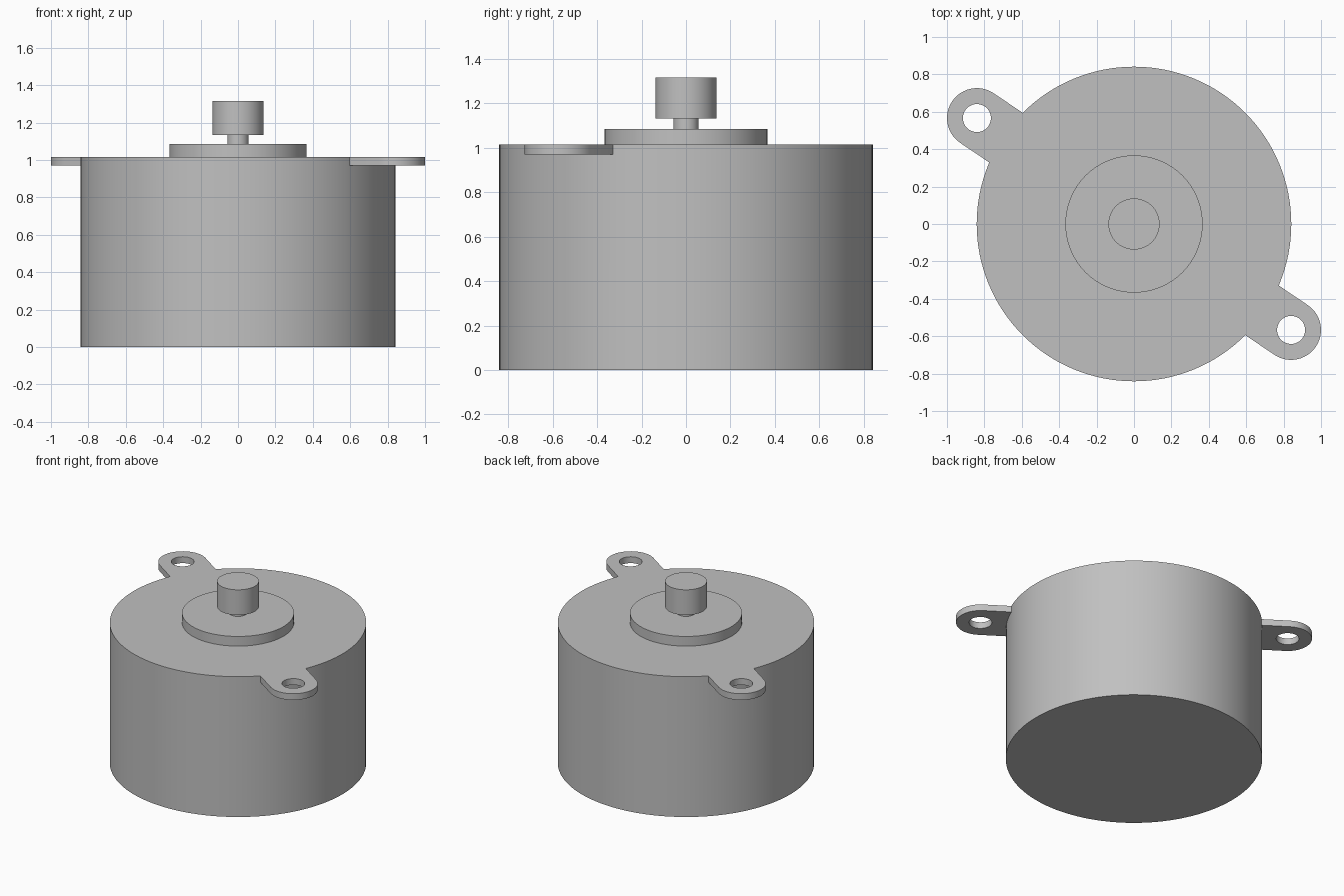
import bpy, bmesh, math
from mathutils import Matrix

cube = bpy.data.objects.get("Cube")
if cube:
    bpy.data.objects.remove(cube, do_unlink=True)

metal = bpy.data.materials.new("grey metal")
grey = (0.53, 0.53, 0.53, 1)
metal.diffuse_color = grey
metal.use_nodes = True
metal.node_tree.nodes["Principled BSDF"].inputs["Base Color"].default_value = grey

TOP = 1.016
EAR_BASE = 0.97
EAR_REACH = 1.013
EAR_RADIUS = 0.16
EAR_ANGLE = math.radians(-34)


def prism(name, outline, z0, z1):
    """Extrude a flat counter-clockwise outline between two heights."""
    bm = bmesh.new()
    low = [bm.verts.new((x, y, z0)) for x, y in outline]
    high = [bm.verts.new((x, y, z1)) for x, y in outline]
    bm.faces.new(low[::-1])
    bm.faces.new(high)
    n = len(outline)
    for i in range(n):
        j = (i + 1) % n
        bm.faces.new((low[i], low[j], high[j], high[i]))
    mesh = bpy.data.meshes.new(name)
    bm.to_mesh(mesh)
    bm.free()
    mesh.materials.append(metal)
    obj = bpy.data.objects.new(name, mesh)
    bpy.context.collection.objects.link(obj)
    return obj


def arc(radius, start, end, steps, cx=0):
    span = math.radians(end - start)
    return [(cx + radius * math.cos(math.radians(start) + span * i / steps),
             radius * math.sin(math.radians(start) + span * i / steps))
            for i in range(steps + 1)]


def circle(radius, steps=96, cx=0):
    return arc(radius, 0, 360, steps, cx)[:-1]


def select(obj):
    bpy.ops.object.select_all(action="DESELECT")
    obj.select_set(True)
    bpy.context.view_layer.objects.active = obj


def combine(target, tool, operation):
    """Apply a boolean and discard the tool."""
    mod = target.modifiers.new("join", "BOOLEAN")
    mod.operation = operation
    mod.solver = "EXACT"
    mod.object = tool
    tool.hide_render = True
    select(target)
    bpy.ops.object.modifier_apply(modifier=mod.name)
    bpy.data.objects.remove(tool, do_unlink=True)


# Round housing
housing = prism("housing", circle(0.841, 128), 0, TOP)

# Two opposite mounting ears with screw holes, flush with the top
for turn in (EAR_ANGLE, EAR_ANGLE + math.pi):
    spin = Matrix.Rotation(turn, 4, "Z")
    outline = [(0.6, -EAR_RADIUS)] + arc(EAR_RADIUS, -90, 90, 24, EAR_REACH) + [(0.6, EAR_RADIUS)]
    ear = prism("mounting_ear", outline, EAR_BASE, TOP)
    hole = prism("screw_hole", circle(0.075, 32, EAR_REACH), EAR_BASE - 0.02, TOP + 0.1)
    ear.data.transform(spin)
    hole.data.transform(spin)
    combine(housing, ear, "UNION")
    combine(housing, hole, "DIFFERENCE")

# Raised boss, shaft and drive knob
parts = [housing,
         prism("boss", circle(0.367), TOP, 1.086),
         prism("shaft", circle(0.057, 48), 1.086, 1.133),
         prism("drive_knob", circle(0.137, 64), 1.133, 1.316)]

for part in parts:
    select(part)
    bpy.ops.object.shade_smooth_by_angle(angle=math.radians(30))
